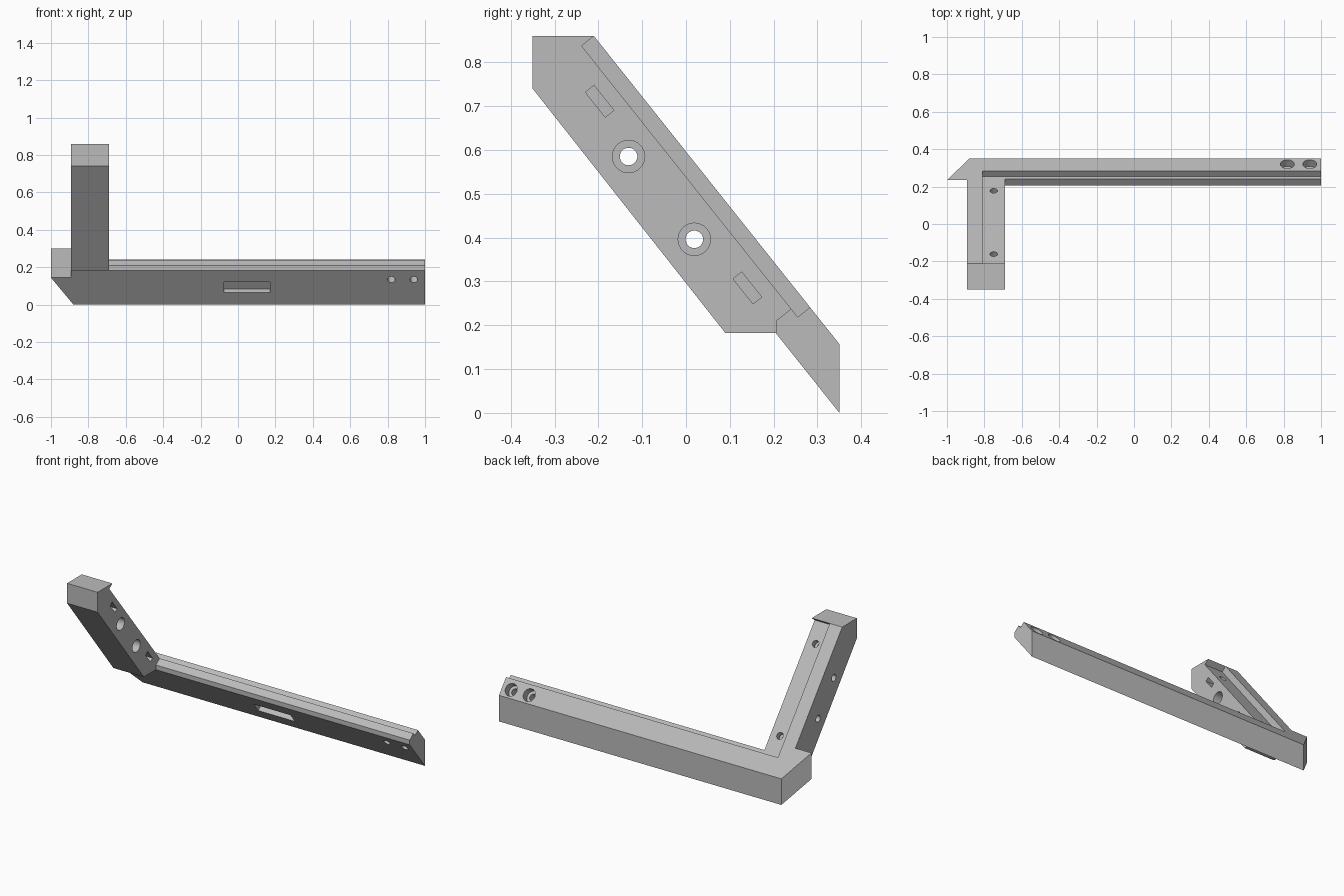
import bpy, bmesh, math
from mathutils import Matrix, Vector

if "Cube" in bpy.data.objects:
    bpy.data.objects.remove(bpy.data.objects["Cube"], do_unlink=True)

SLOPE = 1.255                       # rise of the tilted faces
TILT = Matrix.Rotation(-math.atan(SLOPE), 4, "X")   # local y runs down the slope, z out of it
DOWN = TILT @ Vector((0, 1, 0))
OUT = TILT @ Vector((0, 0, 1))
BACK = 0.35
MITRE_Y = 0.235
ARM_IN, ARM_OUT = -0.69, -0.893


def top(y):
    return 0.157 + SLOPE * (BACK - y)


def low(y):
    return SLOPE * (BACK - y)


grey = bpy.data.materials.new("plain grey")
grey.use_nodes = True
grey.diffuse_color = (0.5, 0.5, 0.5, 1)
grey.node_tree.nodes["Principled BSDF"].inputs["Base Color"].default_value = (0.5, 0.5, 0.5, 1)


def make_object(name, bm):
    bmesh.ops.recalc_face_normals(bm, faces=bm.faces)
    mesh = bpy.data.meshes.new(name)
    bm.to_mesh(mesh)
    bm.free()
    mesh.materials.append(grey)
    obj = bpy.data.objects.new(name, mesh)
    bpy.context.collection.objects.link(obj)
    return obj


def prism(name, profile, start, end):
    """Extrude a (y, z) profile along x; start is a function of y."""
    bm = bmesh.new()
    a = [bm.verts.new((start(y), y, z)) for y, z in profile]
    b = [bm.verts.new((end, y, z)) for y, z in profile]
    bm.faces.new(a)
    bm.faces.new(b)
    for i in range(len(a)):
        j = (i + 1) % len(a)
        bm.faces.new((a[i], a[j], b[j], b[i]))
    return make_object(name, bm)


def box(name, centre, size):
    """Box lying along the slope."""
    bm = bmesh.new()
    m = Matrix.Translation(centre) @ TILT @ Matrix.Diagonal((*size, 1))
    bmesh.ops.create_cube(bm, size=1, matrix=m)
    return make_object(name, bm)


def bore(name, centre, radius, length, turn):
    bm = bmesh.new()
    bmesh.ops.create_cone(bm, cap_ends=True, segments=32, radius1=radius, radius2=radius,
                          depth=length, matrix=Matrix.Translation(centre) @ turn)
    return make_object(name, bm)


def combine(target, other, operation):
    mod = target.modifiers.new("combine", "BOOLEAN")
    mod.operation = operation
    mod.solver = "EXACT"
    mod.object = other
    graph = bpy.context.evaluated_depsgraph_get()
    mesh = bpy.data.meshes.new_from_object(target.evaluated_get(graph))
    target.modifiers.clear()
    target.data = mesh
    bpy.data.objects.remove(other, do_unlink=True)


# Long rail, with a raised front lip
lip = Vector((0, 0.24, 0.237))
lip_y = lip.y + OUT.y * 0.036
frame = prism("bracket_frame", [(BACK, 0), (BACK, top(BACK)), (lip_y, top(lip_y)),
                                (0.205, 0.21), (0.205, low(0.205))], lambda y: ARM_IN, 1)

# Mitred corner block
corner = prism("corner_block", [(BACK, 0), (BACK, top(BACK)), (MITRE_Y, top(MITRE_Y)),
                                (MITRE_Y, low(MITRE_Y))],
               lambda y: -1 + (y - MITRE_Y) * 0.12 / (BACK - MITRE_Y), ARM_IN)
combine(frame, corner, "UNION")

# Sloping arm
arm = prism("arm", [(-0.35, 0.74), (-0.35, top(-0.21)), (-0.21, top(-0.21)),
                    (MITRE_Y, top(MITRE_Y)), (MITRE_Y, low(MITRE_Y)),
                    (0.205, low(0.205)), (0.09, low(0.205))], lambda y: ARM_OUT, ARM_IN)
combine(frame, arm, "UNION")

# Shallow rebate along the inner edge of arm and rail
y0, y1, depth = -0.21, 0.283, 0.036
middle = Vector((0.145, (y0 + y1) / 2, top((y0 + y1) / 2)))
length = (y1 - y0) / DOWN.y
cutters = [box("rebate", middle, (1.91, length, depth * 2))]

# Counterbored cross holes through the arm
ALONG_X = Matrix.Rotation(math.pi / 2, 4, "Y")
for y, z in ((-0.131, 0.585), (0.019, 0.396)):
    cutters.append(bore("cross_hole", (-0.79, y, z), 0.02, 0.4, ALONG_X))
    cutters.append(bore("cross_recess", (ARM_IN, y, z), 0.037, 0.2, ALONG_X))

# Nut slots in the arm side, each met by a hole from the rebate
for y, z in ((-0.197, 0.711), (0.14, 0.285)):
    slot = Vector((-0.735, y, z))
    cutters.append(box("nut_slot", slot, (0.11, 0.073, 0.025)))
    cutters.append(bore("screw_hole", Vector((-0.75, y, z)) + OUT * 0.03, 0.02, 0.14, TILT))

# Counterbored holes at the free end of the rail
for x in (0.82, 0.94):
    face = Vector((x, 0.32, top(0.32)))
    cutters.append(bore("end_hole", face, 0.02, 0.4, TILT))
    cutters.append(bore("end_recess", face, 0.037, 0.09, TILT))

# Shallow pocket in the lower face of the rail
pocket = Vector((0.048, BACK - 0.0925 / SLOPE, 0.0925))
cutters.append(box("pocket", pocket, (0.245, 0.07, 0.06)))

for cutter in cutters:
    cutter.hide_render = True
    combine(frame, cutter, "DIFFERENCE")

# Smooth bores, crisp edges
bpy.ops.object.select_all(action="DESELECT")
frame.select_set(True)
bpy.context.view_layer.objects.active = frame
bpy.ops.object.shade_smooth_by_angle(angle=math.radians(25))
